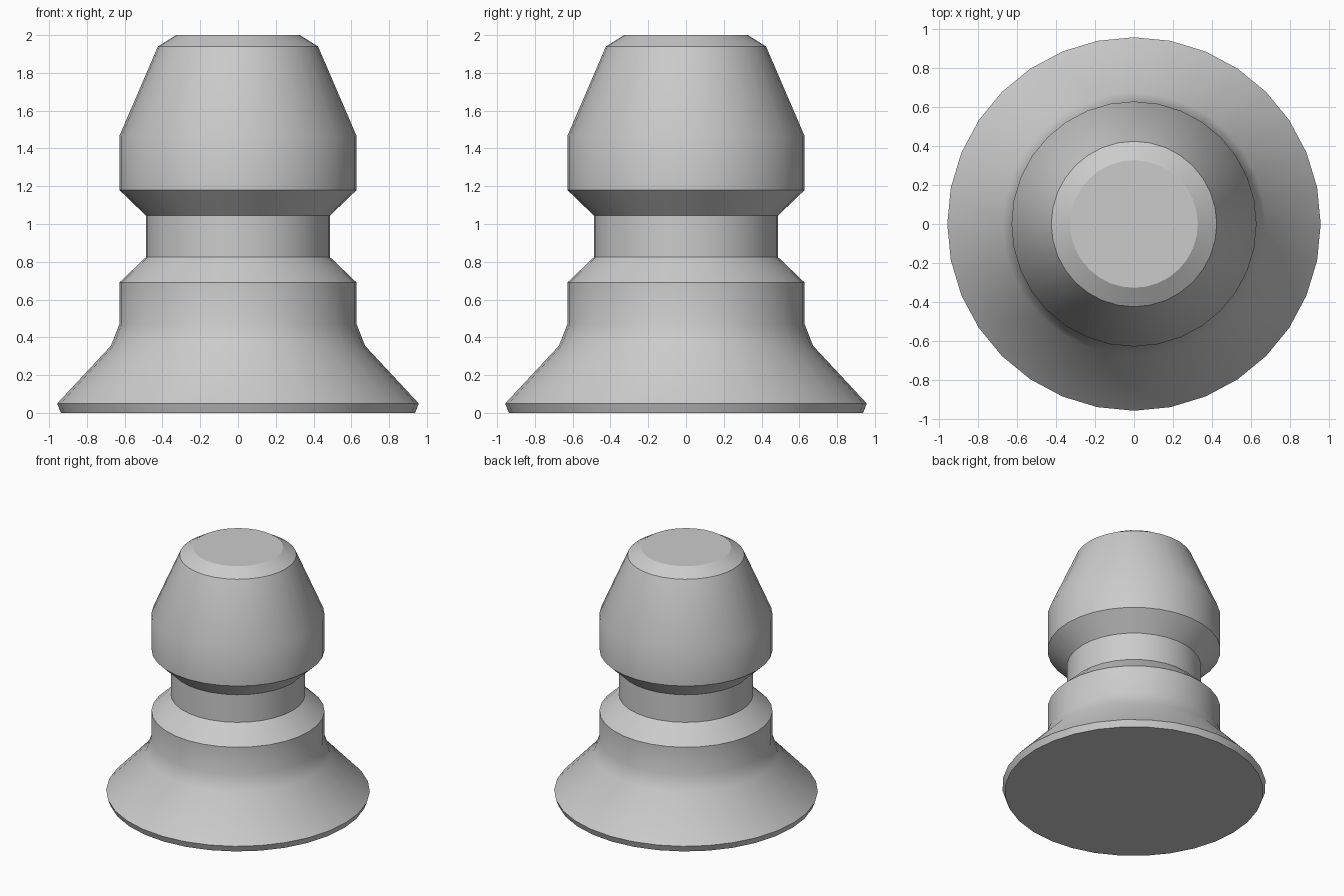
import bpy, bmesh
from math import cos, sin, tau, radians

if "Cube" in bpy.data.objects:
    bpy.data.objects.remove(bpy.data.objects["Cube"])

SIDES = 32
# (radius, height) from the foot up to the crown
PROFILE = [(0.938, 0.0), (0.957, 0.05), (0.673, 0.355), (0.628, 0.47),
           (0.628, 0.69), (0.488, 0.824), (0.488, 1.045), (0.628, 1.18),
           (0.628, 1.466), (0.424, 1.94), (0.327, 2.0)]

# Turned body: stacked rings, skinned and capped
bm = bmesh.new()
rings = [[bm.verts.new((r * cos(tau * i / SIDES), r * sin(tau * i / SIDES), z))
          for i in range(SIDES)] for r, z in PROFILE]
for low, high in zip(rings, rings[1:]):
    for i in range(SIDES):
        j = (i + 1) % SIDES
        bm.faces.new((low[i], low[j], high[j], high[i]))
bm.faces.new(rings[0][::-1])
bm.faces.new(rings[-1])

mesh = bpy.data.meshes.new("turned_knob")
bm.to_mesh(mesh)
bm.free()
knob = bpy.data.objects.new("turned_knob", mesh)
bpy.context.collection.objects.link(knob)

# Smooth sides, crisp rims
bpy.context.view_layer.objects.active = knob
knob.select_set(True)
bpy.ops.object.shade_smooth_by_angle(angle=radians(30))
